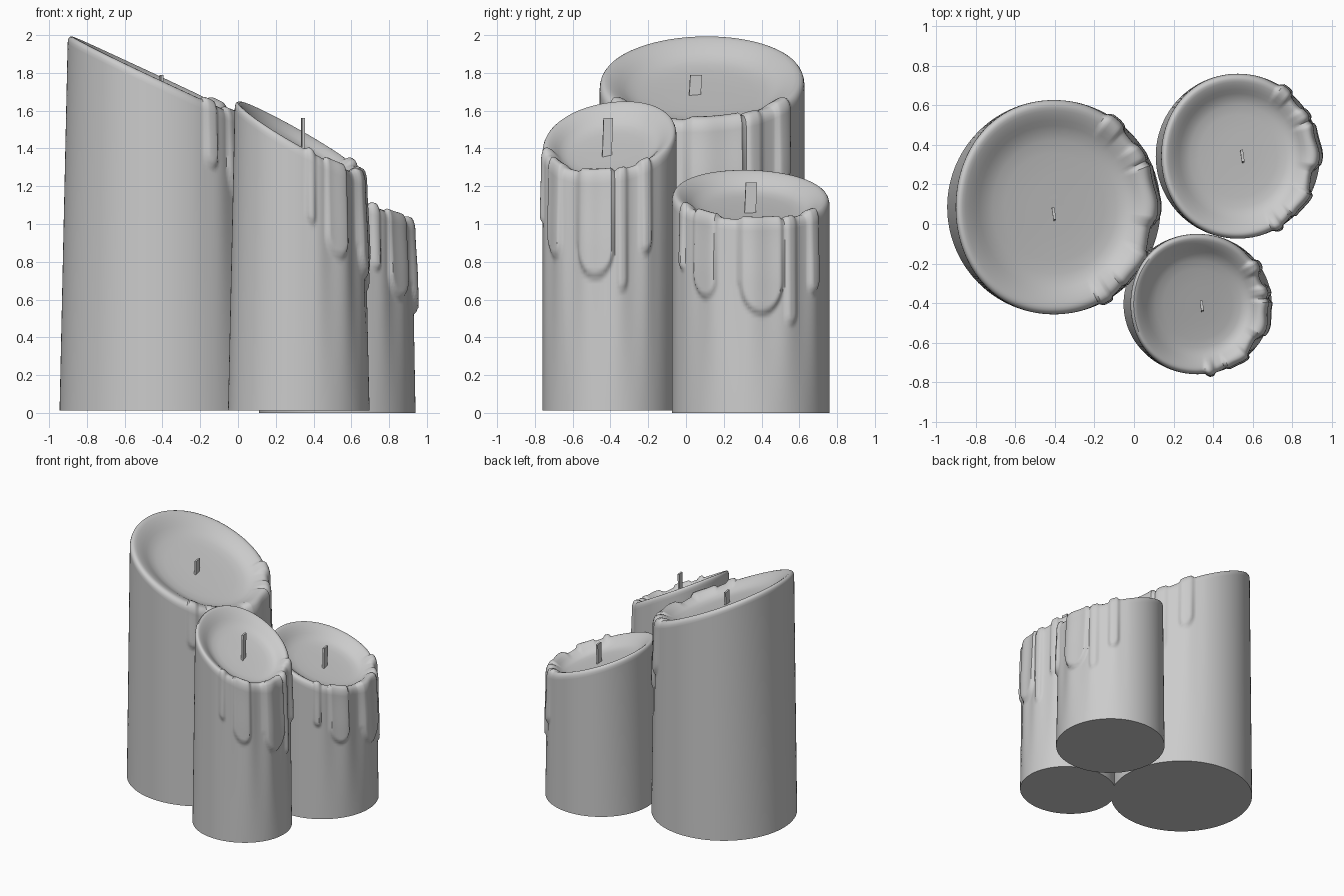
import bpy, bmesh, math
from mathutils import Matrix

if "Cube" in bpy.data.objects:
    bpy.data.objects.remove(bpy.data.objects["Cube"])

SEG = 240
# wax runs: angle (deg), half width (deg), length, thickness
DRIPS = [(8, 17, 0.40, 0.022), (-6, 5, 0.30, 0.012), (31, 6, 0.50, 0.014),
         (53, 7, 0.36, 0.020), (-36, 12, 0.36, 0.020), (-60, 5, 0.28, 0.022)]
# top profile: radius fraction, height relative to the slanted cut
TOP = [(1.0, -0.05), (0.998, -0.035), (0.99, -0.02), (0.975, -0.008), (0.955, -0.001),
       (0.93, 0.0), (0.90, -0.004), (0.86, -0.014), (0.81, -0.03), (0.76, -0.048),
       (0.70, -0.065), (0.62, -0.077), (0.5, -0.082), (0.3, -0.085), (0.1, -0.085)]


def smooth(t):
    t = max(0.0, min(1.0, t))
    return t * t * (3 - 2 * t)


def wax(theta, depth, radius, turn, stretch):
    """Outward thickness of the wax runs at an angle and depth below the rim."""
    best = 0.0
    for ang, half, length, h in DRIPS:
        d = theta - math.radians(ang + turn)
        d = abs((d + math.pi) % (2 * math.pi) - math.pi) * radius
        w = math.radians(half) * radius
        end = length * stretch - w
        dist = d - w if depth < end else math.hypot(d, (depth - end) * 0.7) - w
        swell = 0.8 + 0.4 * smooth(depth / max(end, 0.01))
        best = max(best, h * swell * smooth(-dist / min(0.025, w)))
    return best


def flute(theta, depth, height, turn):
    """Soft vertical folds under the runs, fading towards the base."""
    a = theta - math.radians(turn)
    a = (a + math.pi) % (2 * math.pi) - math.pi
    zone = smooth((1.25 - abs(a)) / 0.4)
    return 0.007 * zone * (math.cos(a * 13) - 0.6) * smooth(1.1 - depth / height)


def candle(name, cx, cy, rx, ry, base, mid, sx, sy, turn, stretch):
    bm = bmesh.new()
    r = (rx + ry) / 2
    rings = []
    # side rows: u runs from base to rim, denser near the top
    rows = [("side", i / 60) for i in range(60)] + [("top", t) for t in TOP]
    for kind, val in rows:
        ring = []
        for k in range(SEG):
            th = 2 * math.pi * k / SEG
            c, s = math.cos(th), math.sin(th)
            frac, dz = (1.0, TOP[0][1]) if kind == "side" else val
            taper = 1 - 0.025 * mid * abs(c) * 0.9 / rx * 0.8
            plane = mid + sx * c * rx * frac * taper + sy * s * ry * frac
            if kind == "side":
                rim = plane + dz
                depth = (rim - base) * (1 - val) ** 1.6
                z = rim - depth
                off = wax(th, depth, r, turn, stretch) + flute(th, depth, rim - base, turn)
            else:
                fade = smooth((frac - 0.80) / 0.19)
                run = wax(th, 0, r, turn, stretch)
                off = (run + flute(th, 0, 1, turn)) * fade
                z = plane + dz + (run * 1.1 - 0.004) * smooth((frac - 0.78) / 0.12) * (1 - 0.7 * smooth((frac - 0.96) / 0.04))
            inset = 0.022 * z * abs(c) * frac
            ring.append(bm.verts.new((cx + c * (rx * frac + off - inset),
                                      cy + s * (ry * frac + off * 0.7), z)))
        rings.append(ring)
    for a, b in zip(rings, rings[1:]):
        for k in range(SEG):
            n = (k + 1) % SEG
            bm.faces.new((a[k], a[n], b[n], b[k]))
    bm.faces.new(rings[0][::-1])
    bm.faces.new(rings[-1])
    finish(bm, name)


def wick(name, x, y, z0, z1, wy):
    bm = bmesh.new()
    bmesh.ops.create_cube(bm, size=1, matrix=Matrix.Translation((x, y, (z0 + z1) / 2))
                          @ Matrix.Rotation(math.radians(8), 4, 'Z')
                          @ Matrix.Diagonal((0.014, wy, z1 - z0, 1)))
    for v in bm.verts:  # slight lean
        if v.co.z > (z0 + z1) / 2:
            v.co.y += 0.008
    finish(bm, name)


def finish(bm, name):
    me = bpy.data.meshes.new(name)
    bm.to_mesh(me)
    bm.free()
    ob = bpy.data.objects.new(name, me)
    bpy.context.collection.objects.link(ob)
    bpy.ops.object.select_all(action='DESELECT')
    ob.select_set(True)
    bpy.context.view_layer.objects.active = ob
    bpy.ops.object.shade_smooth_by_angle(angle=math.radians(40))


# three candles: centre, radii, base, cut height, cut slopes, run rotation, run length
candle("large_candle", -0.405, 0.085, 0.54, 0.542, 0.013, 1.772, -0.465, 0.02, 0, 1.0)
candle("small_candle", 0.322, -0.405, 0.375, 0.355, 0.013, 1.462, -0.56, 0.13, -20, 1.15)
candle("medium_candle", 0.525, 0.343, 0.415, 0.417, 0.0, 1.155, -0.36, -0.03, 0, 1.0)

# wicks
wick("large_wick", -0.405, 0.045, 1.64, 1.79, 0.062)
wick("small_wick", 0.343, -0.42, 1.32, 1.56, 0.05)
wick("medium_wick", 0.548, 0.338, 1.03, 1.22, 0.06)
